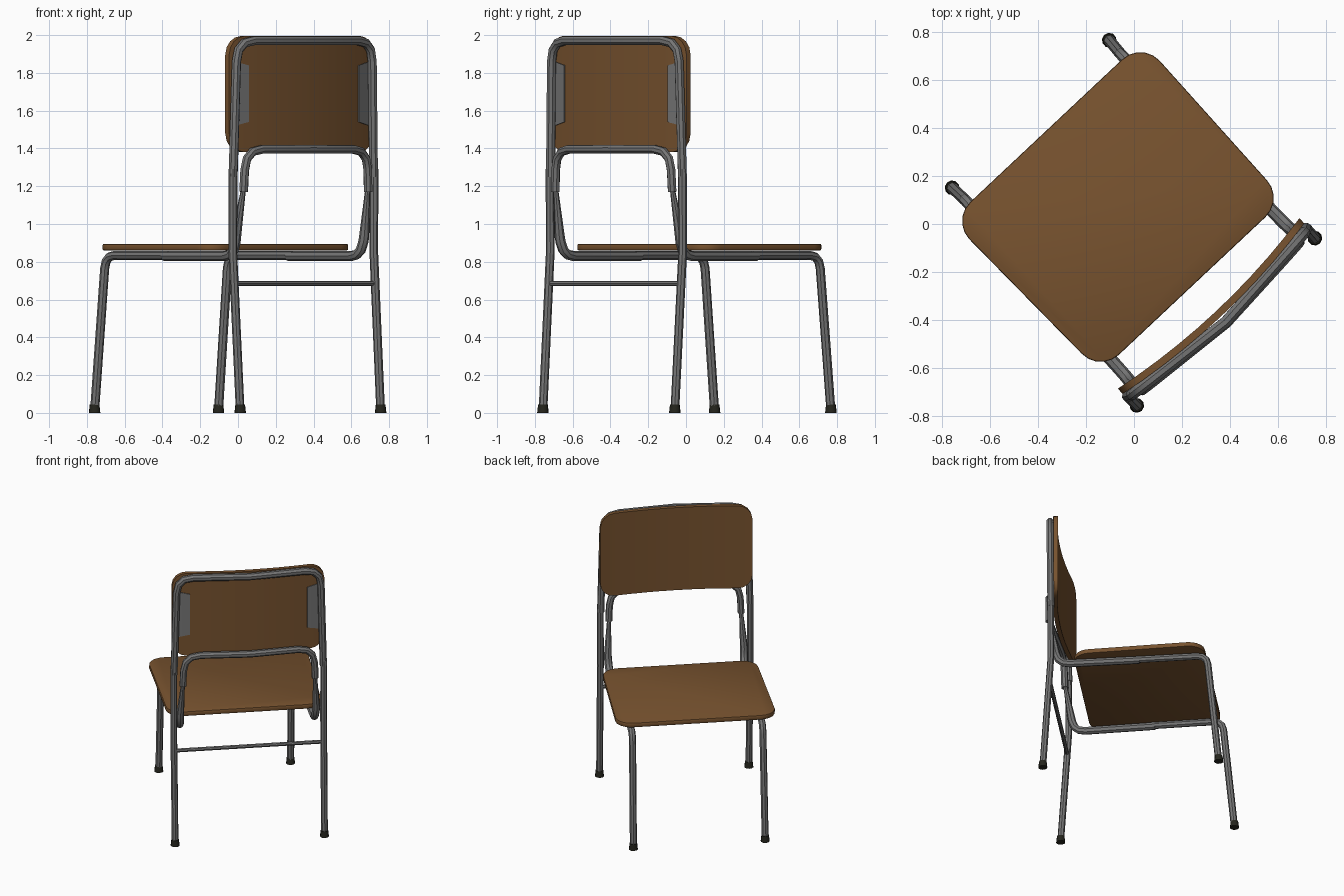
import bpy, bmesh, math
from mathutils import Vector, Matrix

if "Cube" in bpy.data.objects:
    bpy.data.objects.remove(bpy.data.objects["Cube"])

# The chair is modelled square-on (x = width, +y = seat front) and turned at the end
TURN = Matrix.Rotation(math.radians(43.2), 4, 'Z')


def material(name, rgb):
    m = bpy.data.materials.new(name)
    m.diffuse_color = (*rgb, 1)
    m.use_nodes = True
    m.node_tree.nodes["Principled BSDF"].inputs["Base Color"].default_value = m.diffuse_color
    return m


WOOD = material("brown wood", (0.185, 0.085, 0.028))
STEEL = material("grey steel", (0.18, 0.18, 0.18))
RUBBER = material("dark rubber", (0.018, 0.018, 0.012))


def finish(name, mesh, mat):
    mesh.materials.clear()
    mesh.materials.append(mat)
    mesh.transform(TURN)
    mesh.shade_smooth()
    mesh.set_sharp_from_angle(angle=math.radians(40))
    obj = bpy.data.objects.new(name, mesh)
    bpy.context.collection.objects.link(obj)
    return obj


def from_bmesh(name, bm, mat):
    bmesh.ops.recalc_face_normals(bm, faces=bm.faces)
    mesh = bpy.data.meshes.new(name)
    bm.to_mesh(mesh)
    bm.free()
    return finish(name, mesh, mat)


def fillet(points, radius, steps=3):
    """Round the sharp corners of a path."""
    pts = [Vector(p) for p in points]
    out = [pts[0]]
    for a, b, c in zip(pts, pts[1:], pts[2:]):
        if (b - a).angle(c - b) < 0.5:
            out.append(b)
            continue
        p = b + (a - b).normalized() * radius
        q = b + (c - b).normalized() * radius
        for i in range(steps + 1):
            t = i / steps
            out.append(p * (1 - t) ** 2 + b * 2 * t * (1 - t) + q * t * t)
    return out + [pts[-1]]


def tube(name, points, r, bend=0.1, tip=1.0):
    pts = fillet(points, bend)
    cu = bpy.data.curves.new(name, 'CURVE')
    cu.dimensions = '3D'
    cu.bevel_depth = r
    cu.bevel_resolution = 2
    cu.use_fill_caps = True
    sp = cu.splines.new('POLY')
    sp.points.add(len(pts) - 1)
    for p, co in zip(sp.points, pts):
        p.co = (*co, 1)
    sp.points[-1].radius = tip
    tmp = bpy.data.objects.new("tmp", cu)
    bpy.context.collection.objects.link(tmp)
    dg = bpy.context.evaluated_depsgraph_get()
    mesh = bpy.data.meshes.new_from_object(tmp.evaluated_get(dg))
    bpy.data.objects.remove(tmp)
    return finish(name, mesh, STEEL)


def mirrored(points):
    return points + [(-x, y, z) for x, y, z in reversed(points) if x != 0]


# Seat: rounded slab, slightly narrower at the rear
bm = bmesh.new()
R = 0.11
outline = []
for cx, cy, start in ((0.545, 0.535, 0), (-0.545, 0.535, 90),
                      (-0.53, -0.355, 180), (0.53, -0.355, 270)):
    ox, oy = cx - math.copysign(R, cx), cy - math.copysign(R, cy)
    for i in range(6):
        a = math.radians(start + 18 * i)
        outline.append(bm.verts.new((ox + R * math.cos(a), oy + R * math.sin(a), 0.86)))
face = bm.faces.new(outline)
ext = bmesh.ops.extrude_face_region(bm, geom=[face])
bmesh.ops.translate(bm, vec=(0, 0, 0.035),
                    verts=[g for g in ext["geom"] if isinstance(g, bmesh.types.BMVert)])
rim = [e for e in bm.edges if abs(e.verts[0].co.z - e.verts[1].co.z) < 1e-5]
bmesh.ops.bevel(bm, geom=rim, offset=0.008, segments=2, affect='EDGES', profile=0.5)
from_bmesh("seat", bm, WOOD)


def back_y(x):
    """Rear surface of the curved backrest."""
    return -0.53 + 0.045 * (x / 0.52) ** 2


# Backrest: curved panel built from vertical slices with rounded corners
W, RB, Z0, Z1 = 0.52, 0.10, 1.38, 1.995
half = [0, 0.105, 0.21, 0.315] + [W - RB + RB * math.sin(math.radians(a))
                                  for a in (0, 22, 44, 66, 90)]
bm = bmesh.new()
slices = []
for x in [-h for h in reversed(half[1:])] + half:
    d = max(0, abs(x) - (W - RB))
    cut = RB - math.sqrt(max(0, RB * RB - d * d))
    y = back_y(x)
    slices.append([bm.verts.new((x, yy, zz)) for yy, zz in
                   ((y, Z0 + cut), (y, Z1 - cut), (y + 0.03, Z1 - cut), (y + 0.03, Z0 + cut))])
for a, b in zip(slices, slices[1:]):
    for i in range(4):
        j = (i + 1) % 4
        bm.faces.new((a[i], a[j], b[j], b[i]))
bm.faces.new(slices[0])
bm.faces.new(slices[-1])
from_bmesh("backrest", bm, WOOD)

# Rear frame: upper hoop plus lower legs
tube("back_hoop", mirrored([(0.51, -0.505, 1.25), (0.49, -0.515, 1.97), (0, -0.56, 1.97)]),
     0.025, 0.11)
# Lower arch below the backrest
tube("support_arch", mirrored([(0.452, -0.525, 1.17), (0.442, -0.53, 1.395),
                               (0, -0.565, 1.395)]), 0.024, 0.11)
# Crossbar between the rear legs
tube("crossbar", [(-0.512, -0.515, 0.685), (0.512, -0.515, 0.685)], 0.014)

for s, side in ((-1, "left"), (1, "right")):
    tube(f"rear_leg_{side}", [(s * 0.51, -0.56, 0.01), (s * 0.512, -0.505, 0.85),
                              (s * 0.512, -0.507, 1.29)], 0.023)
    tube(f"front_leg_{side}", [(s * 0.45, 0.63, 0.01), (s * 0.445, 0.55, 0.834),
                               (s * 0.45, 0.05, 0.834)], 0.024, 0.07)
    tube(f"seat_rail_{side}", [(s * 0.45, 0.09, 0.83), (s * 0.46, -0.46, 0.83),
                               (s * 0.465, -0.48, 0.93), (s * 0.45, -0.525, 1.2)],
         0.027, 0.075, 0.45)

    # Mounting plate on the rear of the backrest
    bm = bmesh.new()
    xs = (0.40, 0.445, 0.49)
    rows = []
    for x, z0, z1 in zip(xs, (1.54, 1.53, 1.52), (1.84, 1.85, 1.86)):
        y = back_y(x)
        rows.append([bm.verts.new((s * x, yy, zz)) for yy, zz in
                     ((y - 0.006, z0), (y - 0.006, z1), (y + 0.002, z1), (y + 0.002, z0))])
    for a, b in zip(rows, rows[1:]):
        for i in range(4):
            j = (i + 1) % 4
            bm.faces.new((a[i], a[j], b[j], b[i]))
    bm.faces.new(rows[0])
    bm.faces.new(rows[-1])
    from_bmesh(f"mounting_plate_{side}", bm, STEEL)

    # Rubber feet
    for end, x, y in (("front", 0.45, 0.63), ("rear", 0.51, -0.56)):
        bm = bmesh.new()
        bmesh.ops.create_cone(bm, cap_ends=True, segments=10, radius1=0.031, radius2=0.026,
                              depth=0.045,
                              matrix=Matrix.Translation((s * x, y, 0.0225)))
        from_bmesh(f"{end}_foot_{side}", bm, RUBBER)
